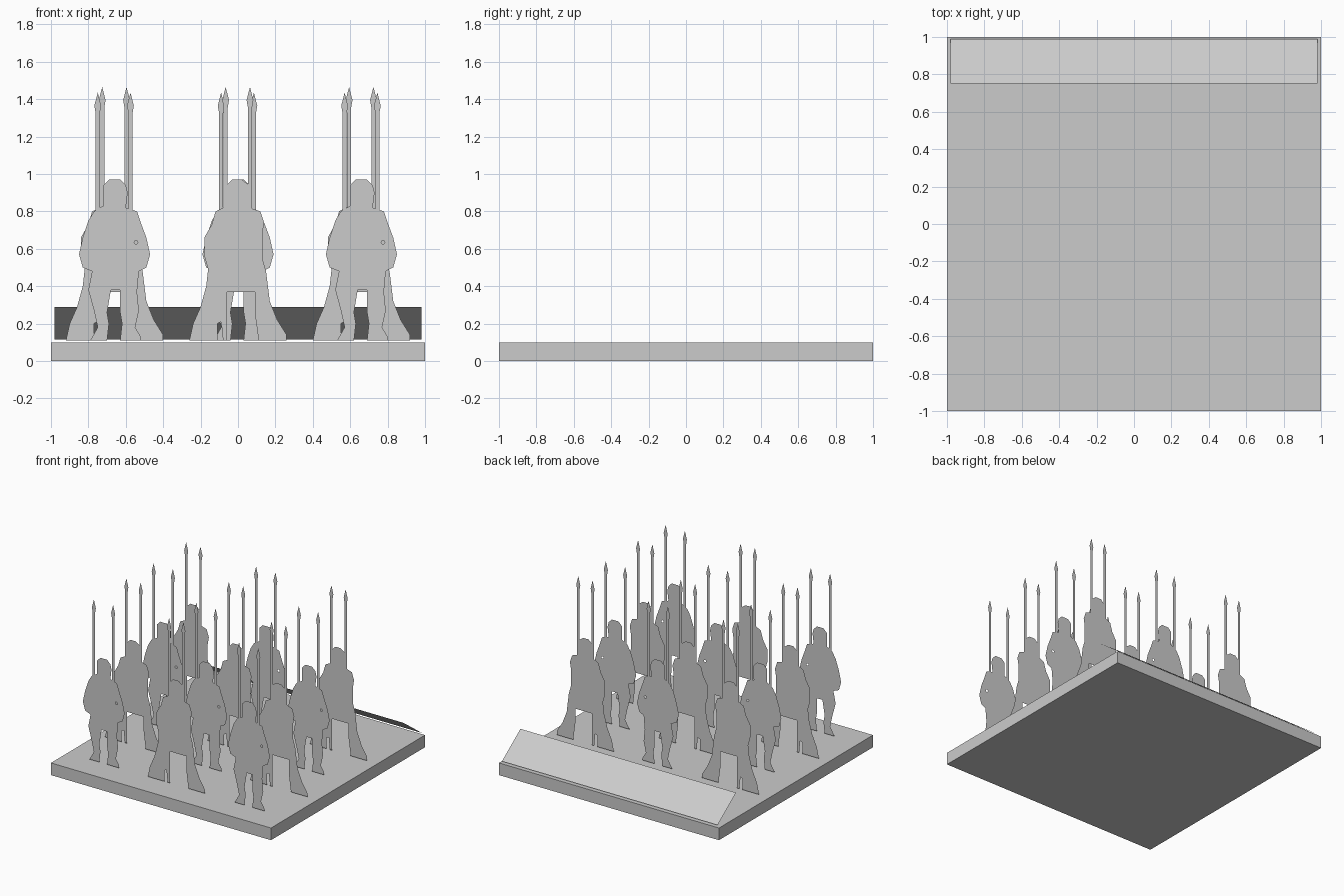
import bpy
import bmesh
import math
from mathutils import Vector

default_cube = bpy.data.objects.get("Cube")
if default_cube:
    bpy.data.objects.remove(default_cube, do_unlink=True)

# One plain grey for every part
grey = bpy.data.materials.new("plain grey")
grey.use_nodes = True
grey.diffuse_color = (0.6, 0.6, 0.6, 1)
grey.node_tree.nodes["Principled BSDF"].inputs["Base Color"].default_value = (0.6, 0.6, 0.6, 1)


def mesh_from(bm, name):
    """Turn a bmesh into mesh data with the grey material."""
    mesh = bpy.data.meshes.new(name)
    bm.to_mesh(mesh)
    bm.free()
    mesh.materials.append(grey)
    return mesh


def place(mesh, name, location=(0, 0, 0)):
    """Add an object that uses the given mesh data."""
    obj = bpy.data.objects.new(name, mesh)
    obj.location = location
    bpy.context.scene.collection.objects.link(obj)
    return obj


def upright_loop(bm, points):
    """Closed loop of edges standing in the x-z plane."""
    verts = [bm.verts.new((x, 0, z)) for x, z in points]
    return [bm.edges.new((a, b)) for a, b in zip(verts, verts[1:] + verts[:1])]


def fill(bm, edges):
    bmesh.ops.triangle_fill(bm, edges=edges, use_beauty=True, normal=Vector((0, -1, 0)))


def spear_outline(x, tip):
    """Thin shaft with a leaf shaped blade, from shoulder height to the tip."""
    shaft, blade = 0.011, 0.018
    right = [(shaft, 0.78), (shaft, tip - 0.11), (blade, tip - 0.07)]
    left = [(-px, pz) for px, pz in reversed(right)]
    return [(x + px, pz) for px, pz in right + [(0, tip)] + left]


def cutout(name, outline, spears, tip, hole=None):
    """Flat figure: body silhouette, optional round hole, and spears."""
    bm = bmesh.new()
    edges = upright_loop(bm, [(x / 100, z / 100) for x, z in outline])
    if hole:
        hx, hz, radius = hole
        sides = 8
        turns = [i * math.tau / sides for i in range(sides)]
        edges += upright_loop(bm, [(hx + radius * math.cos(t), hz + radius * math.sin(t))
                                   for t in turns])
    fill(bm, edges)
    for x in spears:
        fill(bm, upright_loop(bm, spear_outline(x, tip)))
    return mesh_from(bm, name)


# Silhouettes in hundredths of a unit, running round from the left foot
shield_outline = [
    (-13, 11), (-4, 11), (-3, 20), (-4, 26), (-2, 38), (3, 38), (3, 26), (4, 20),
    (3, 11), (14, 11), (14, 13), (11, 18), (13, 27), (12, 37), (13, 48), (17, 50),
    (19, 57), (17, 66), (14, 74), (12, 80), (6, 82), (7, 90), (6, 94), (3, 97),
    (-3, 97), (-6, 94), (-6, 83), (-11, 80), (-14, 75), (-17, 66), (-19, 57),
    (-17, 50), (-12, 48), (-14, 38), (-11, 27), (-9, 18)]
cloak_outline = [
    (-26, 11), (-11, 11), (-11, 20), (-9, 21), (-8, 11), (-6, 11), (-6, 37), (9, 37),
    (9, 26), (11, 11), (26, 11), (26, 14), (21, 22), (17, 32), (15, 48), (13, 55),
    (13, 68), (14, 74), (12, 80), (6, 82), (7, 90), (6, 94), (2, 97), (-3, 97),
    (-6, 94), (-6, 83), (-12, 80), (-14, 73), (-18, 66), (-18, 56), (-16, 49),
    (-17, 40), (-20, 29), (-24, 20)]

shield_mesh = cutout("shield_soldier", shield_outline, (-0.09, 0.085), 1.435,
                     hole=(0.115, 0.635, 0.01))
cloak_mesh = cutout("cloaked_soldier", cloak_outline, (-0.066, 0.064), 1.465)

# Square base slab
bm = bmesh.new()
bmesh.ops.create_cube(bm, size=2)
bmesh.ops.scale(bm, vec=(1, 1, 0.05), verts=bm.verts)
bmesh.ops.translate(bm, vec=(0, 0, 0.05), verts=bm.verts)
place(mesh_from(bm, "base"), "base")

# Sloping plate along the back edge, low side to the rear
bm = bmesh.new()
corners = [(-0.98, 0.75, 0.29), (0.98, 0.75, 0.29), (0.98, 0.99, 0.115), (-0.98, 0.99, 0.115)]
face = bm.faces.new([bm.verts.new(c) for c in corners])
face.normal_update()
if face.normal.z < 0:
    face.normal_flip()
place(mesh_from(bm, "back_plate"), "back_plate")

# Ranks of soldiers, the two kinds alternating like a chequerboard
for row in range(4):
    for column in range(3):
        mesh = cloak_mesh if (row + column) % 2 else shield_mesh
        spot = ((column - 1) * 0.66, -0.8 + row * 0.388, 0)
        place(mesh, f"{mesh.name}_row{row + 1}_file{column + 1}", spot)
